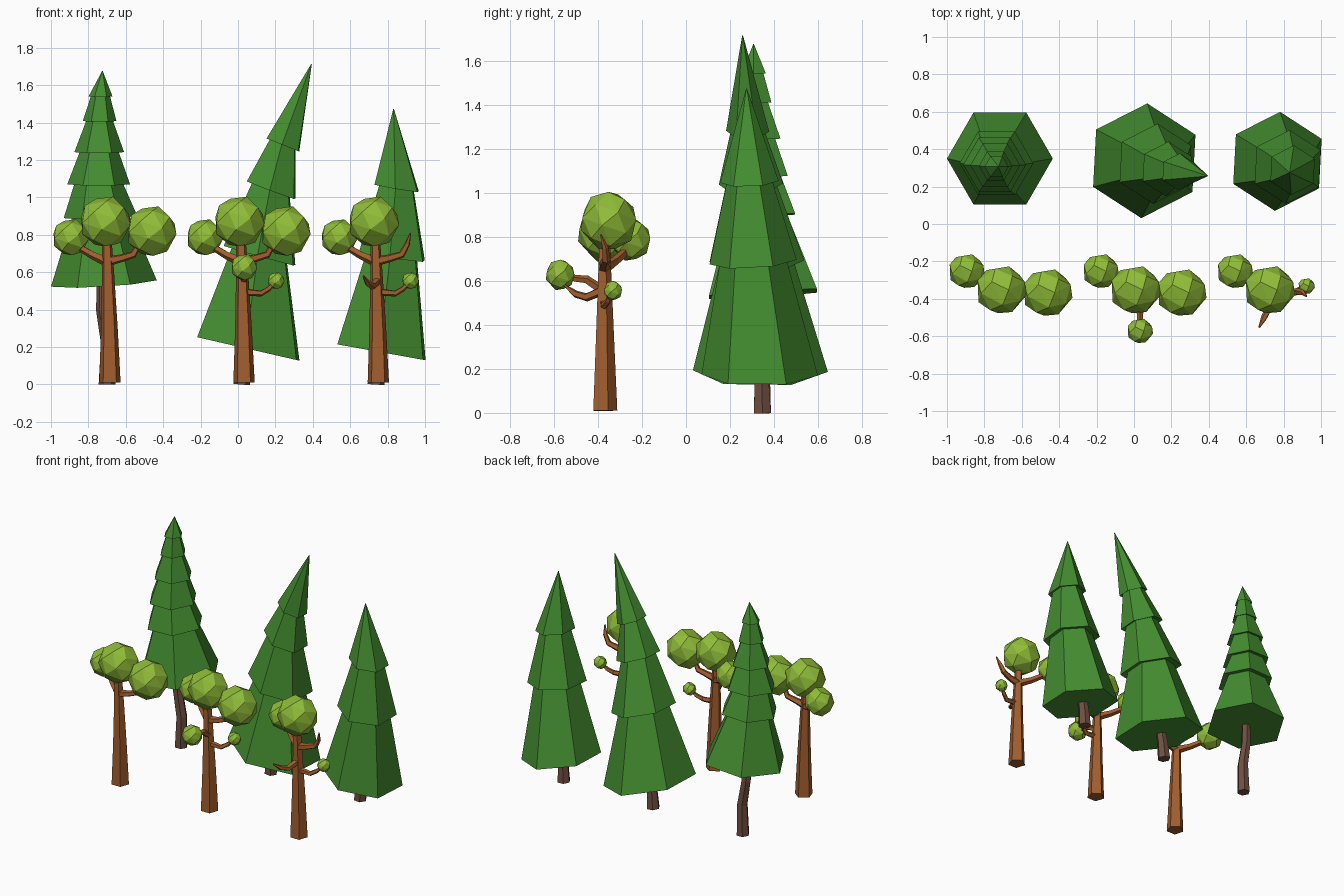
import bpy, bmesh, math
from mathutils import Vector

if "Cube" in bpy.data.objects:
    bpy.data.objects.remove(bpy.data.objects["Cube"])


def material(name, rgb):
    m = bpy.data.materials.new(name)
    m.diffuse_color = (*rgb, 1)
    m.use_nodes = True
    m.node_tree.nodes["Principled BSDF"].inputs["Base Color"].default_value = m.diffuse_color
    return m


BARK = material("orange_bark", (0.36, 0.112, 0.027))
DARK_BARK = material("dark_bark", (0.165, 0.078, 0.052))
LEAF = material("lime_leaves", (0.28, 0.51, 0.04))
NEEDLE = material("pine_green", (0.058, 0.27, 0.03))


def finish(name, bm, mat):
    bmesh.ops.recalc_face_normals(bm, faces=bm.faces)
    me = bpy.data.meshes.new(name)
    bm.to_mesh(me)
    bm.free()
    me.materials.append(mat)
    ob = bpy.data.objects.new(name, me)
    bpy.context.collection.objects.link(ob)


def loft(bm, rings):
    """Join equal rings of points with quads and cap both ends."""
    loops = [[bm.verts.new(p) for p in r] for r in rings]
    n = len(loops[0])
    for a, b in zip(loops, loops[1:]):
        for i in range(n):
            j = (i + 1) % n
            bm.faces.new((a[i], a[j], b[j], b[i]))
    bm.faces.new(loops[0])
    bm.faces.new(loops[-1])


def tube(name, path, radii, mat, sides=5, phase=0.3):
    """Tapered faceted limb along a path."""
    pts = [Vector(p) for p in path]
    rings = []
    for i, p in enumerate(pts):
        t = pts[min(i + 1, len(pts) - 1)] - pts[max(i - 1, 0)]
        q = Vector((0, 0, 1)).rotation_difference(t)
        rings.append([p + q @ Vector((radii[i] * math.cos(phase + k * math.tau / sides),
                                      radii[i] * math.sin(phase + k * math.tau / sides), 0))
                      for k in range(sides)])
    bm = bmesh.new()
    loft(bm, rings)
    finish(name, bm, mat)


def leaf_ball(name, c, r, n=24, squash=0.94):
    """Faceted leaf clump: hull of evenly spread points on a sphere."""
    bm = bmesh.new()
    for i in range(n):
        z = 1 - (2 * i + 1) / n
        a = i * 2.39996
        s = math.sqrt(1 - z * z)
        bm.verts.new((c[0] + r * s * math.cos(a), c[1] + r * squash * s * math.sin(a), c[2] + r * z))
    bmesh.ops.convex_hull(bm, input=bm.verts)
    finish(name, bm, LEAF)


# Limbs and leaf clumps, relative to the trunk foot
LIMBS = {
    "left_limb": ([(-0.01, 0, 0.655), (-0.09, 0.05, 0.69), (-0.14, 0.085, 0.72), (-0.2, 0.11, 0.77)],
                  (0.028, 0.022, 0.02, 0.01)),
    "right_limb": ([(-0.01, 0, 0.66), (0.06, 0.0, 0.675), (0.125, 0.01, 0.695), (0.155, 0.005, 0.75), (0.172, -0.015, 0.81)],
                   (0.028, 0.022, 0.02, 0.015, 0.004)),
    "low_twig": ([(0, 0, 0.495), (0.09, 0.0, 0.487), (0.13, 0.02, 0.51), (0.17, 0.035, 0.55)],
                 (0.02, 0.017, 0.015, 0.008)),
    "front_twig": ([(0, 0, 0.55), (0, -0.08, 0.605), (0, -0.13, 0.61), (0, -0.2, 0.63)],
                   (0.022, 0.02, 0.017, 0.01)),
    "bare_front_twig": ([(0, 0, 0.56), (-0.03, -0.08, 0.525), (-0.055, -0.13, 0.54), (-0.08, -0.18, 0.58)],
                        (0.022, 0.02, 0.017, 0.005)),
}
CLUMPS = {
    "crown": ((-0.025, 0.02, 0.87), 0.14),
    "left_clump": ((-0.21, 0.12, 0.787), 0.1),
    "right_clump": ((0.222, 0.005, 0.82), 0.138),
    "low_clump": ((0.172, 0.04, 0.555), 0.046),
    "front_clump": ((0.0, -0.2, 0.627), 0.072),
}
BROADLEAF = [
    (-0.685, ["left_limb", "right_limb"], ["crown", "left_clump", "right_clump"]),
    (0.032, ["left_limb", "right_limb", "low_twig", "front_twig"], list(CLUMPS)),
    (0.75, ["left_limb", "right_limb", "low_twig", "bare_front_twig"], ["crown", "left_clump", "low_clump"]),
]
for n, (x, limbs, clumps) in enumerate(BROADLEAF, 1):
    foot = Vector((x, -0.372, 0))

    tube(f"trunk_{n}", [foot + Vector(p) for p in ((0, 0, 0.01), (-0.003, 0, 0.3), (-0.01, 0, 0.6), (-0.018, 0, 0.82))],
         (0.06, 0.047, 0.034, 0.025), BARK)
    for k in limbs:
        path, radii = LIMBS[k]
        tube(f"{k}_{n}", [foot + Vector(p) for p in path], radii, BARK)
    for k in clumps:
        c, r = CLUMPS[k]
        leaf_ball(f"{k}_{n}", foot + Vector(c), r)


def pine(n, apex, tiers, phase, trunk):
    """Tiers run from the top: centre x, y, z, radius, slope in x, slope in y."""
    def ring(x, y, z, r, sx, sy):
        out = []
        for k in range(6):
            a = phase + k * math.tau / 6
            dx, dy = r * math.cos(a), r * math.sin(a)
            out.append(Vector((x + dx, y + dy, z + sx * dx + sy * dy)))
        return out

    rings = [ring(*apex, 0.002, 0, 0)]
    for i, t in enumerate(tiers):
        rings.append(ring(*t))
        if i < len(tiers) - 1:  # step in under the skirt
            x, y, z, r, sx, sy = t
            rings.append(ring(x, y, z + 0.01, r * 0.76, sx, sy))
    bm = bmesh.new()
    loft(bm, rings)
    finish(f"pine_needles_{n}", bm, NEEDLE)
    tube(f"pine_trunk_{n}", trunk, [0.045, 0.038, 0.034, 0.03][:len(trunk)], DARK_BARK, 6, 0)


# Tall straight pine
pine(1, (-0.725, 0.307, 1.675), [
    (-0.735, 0.307, 1.54, 0.064, 0, 0.03),
    (-0.74, 0.31, 1.408, 0.09, 0, 0.03),
    (-0.742, 0.314, 1.242, 0.133, 0, 0.03),
    (-0.745, 0.317, 1.07, 0.168, 0.0, 0.04),
    (-0.735, 0.325, 0.895, 0.197, 0.03, 0.05),
    (-0.717, 0.35, 0.54, 0.283, 0.06, 0.06)], 0.0,
    [(-0.70, 0.347, 0), (-0.695, 0.347, 0.22), (-0.725, 0.345, 0.4), (-0.725, 0.345, 0.56)])
# Leaning pine
pine(2, (0.393, 0.257, 1.714), [
    (0.24, 0.28, 1.28, 0.098, -0.4, 0),
    (0.177, 0.295, 1.04, 0.146, -0.37, 0.04),
    (0.115, 0.322, 0.69, 0.215, -0.28, 0.03),
    (0.055, 0.338, 0.19, 0.307, -0.23, 0)], math.radians(87),
    [(0.02, 0.347, 0), (0.03, 0.345, 0.12), (0.05, 0.34, 0.25)])
# Short pine
pine(3, (0.832, 0.275, 1.473), [
    (0.848, 0.288, 1.05, 0.133, -0.17, 0.04),
    (0.822, 0.305, 0.685, 0.198, -0.14, 0.06),
    (0.767, 0.335, 0.172, 0.265, -0.18, 0)], math.radians(87),
    [(0.738, 0.347, 0), (0.745, 0.345, 0.12), (0.76, 0.34, 0.25)])
